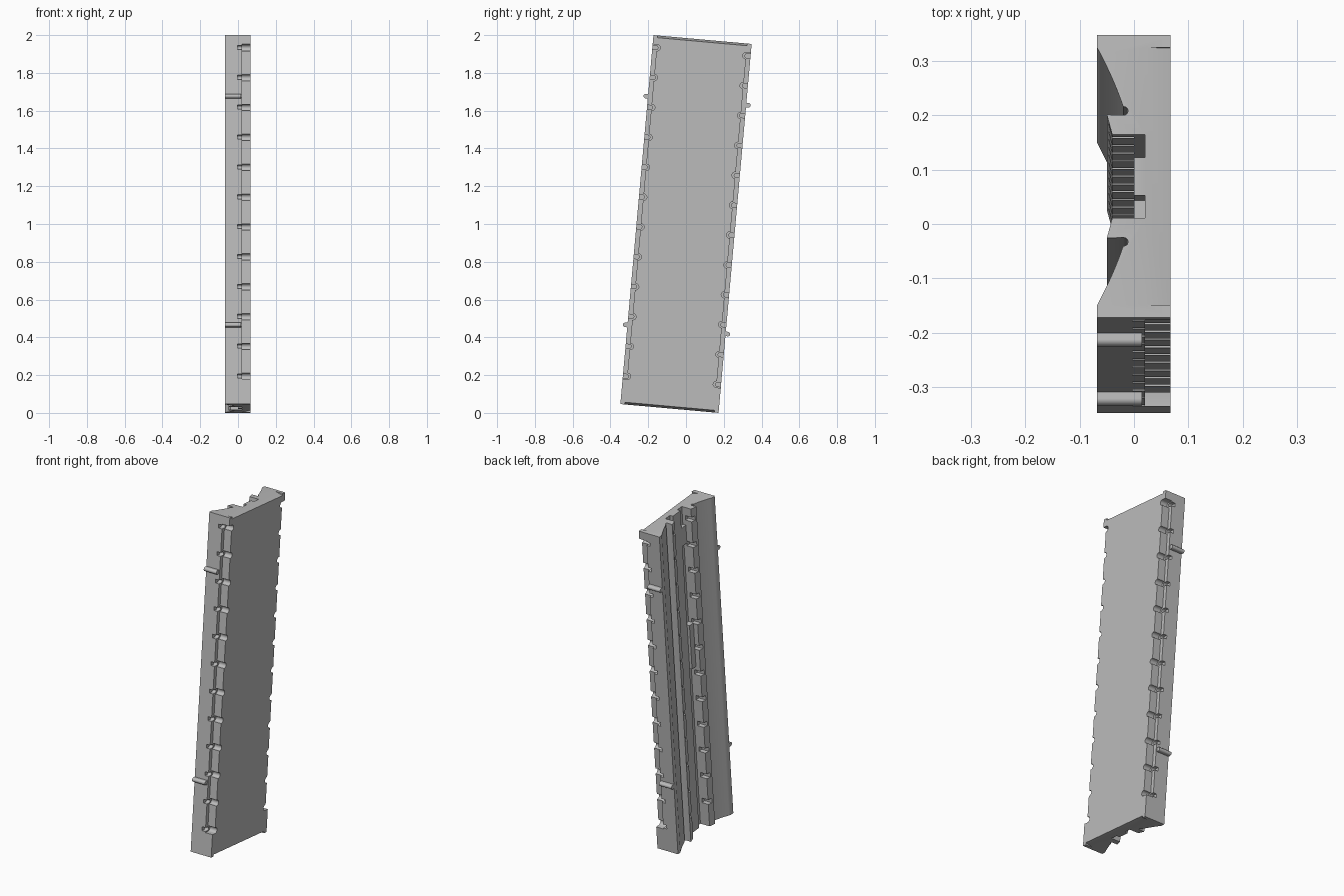
import bpy, bmesh, math
from mathutils import Vector, Matrix

if "Cube" in bpy.data.objects:
    bpy.data.objects.remove(bpy.data.objects["Cube"])

LENGTH, HALF_W = 1.961, 0.261
BACK, FACE, STEP = -0.068, 0.067, 0.02
TOP = LENGTH / 2
PITCH, COUNT = 0.1588, 12
NOTCHES = [TOP - 0.065 - PITCH * i for i in range(COUNT)]
LEAN = Matrix.Translation((0, 0, 1)) @ Matrix.Rotation(-math.radians(5.13), 4, 'X')

grey = bpy.data.materials.new("plain grey")
grey.use_nodes = True
COLOUR = (0.5, 0.5, 0.5, 1)
grey.diffuse_color = COLOUR
grey.node_tree.nodes["Principled BSDF"].inputs["Base Color"].default_value = COLOUR


def prism(bm, outline, axis, lo, hi):
    """Extrude a 2D outline along an axis; the outline uses the other two axes in order."""
    def place(p, t):
        c = list(p)
        c.insert("xyz".index(axis), t)
        return bm.verts.new(c)
    a = [place(p, lo) for p in outline]
    b = [place(p, hi) for p in outline]
    bm.faces.new(a)
    bm.faces.new(b[::-1])
    n = len(a)
    for i in range(n):
        bm.faces.new((a[i], b[i], b[(i + 1) % n], a[(i + 1) % n]))


def box(bm, x, y, z):
    prism(bm, [(x[0], y[0]), (x[1], y[0]), (x[1], y[1]), (x[0], y[1])], "z", z[0], z[1])


def make(name, bm):
    bmesh.ops.recalc_face_normals(bm, faces=bm.faces)
    mesh = bpy.data.meshes.new(name)
    bm.to_mesh(mesh)
    bm.free()
    mesh.materials.append(grey)
    ob = bpy.data.objects.new(name, mesh)
    bpy.context.collection.objects.link(ob)
    return ob


def select(ob):
    bpy.ops.object.select_all(action='DESELECT')
    ob.select_set(True)
    bpy.context.view_layer.objects.active = ob


def cut(ob, bm):
    cutter = make("cutter", bm)
    cutter.hide_render = True
    mod = ob.modifiers.new("cut", 'BOOLEAN')
    mod.operation, mod.solver, mod.object = 'DIFFERENCE', 'EXACT', cutter
    select(ob)
    bpy.ops.object.modifier_apply(modifier=mod.name)
    bpy.data.objects.remove(cutter)


def slot(depth, half, side, steps=8):
    """Round-ended slot outline in y and z, running in from one long edge."""
    tip = HALF_W - depth + half
    pts = [(HALF_W + 0.02, -half), (HALF_W + 0.02, half)]
    for i in range(steps + 1):
        a = math.pi / 2 + math.pi * i / steps
        pts.append((tip + half * math.cos(a), half * math.sin(a)))
    return [(side * y, z) for y, z in pts]


# Half of the cross-section: edge, sloped cove, round undercut, ridge, central channel
half = [(FACE, HALF_W), (BACK, HALF_W)]
start, bend, end = Vector((BACK, 0.238)), Vector((-0.037, 0.18)), Vector((-0.02, 0.129))
for i in range(11):
    t = i / 10
    half.append(tuple(start * (1 - t) ** 2 + bend * 2 * t * (1 - t) + end * t * t))
for i in range(7):
    a = math.radians(60 - 150 * i / 6)
    half.append((-0.019 + 0.008 * math.cos(a), 0.121 + 0.008 * math.sin(a)))
half += [(-0.05, 0.114), (-0.04, 0.077), (STEP, 0.077), (STEP, 0.035), (0, 0.035)]
section = half + [(x, -y) for x, y in reversed(half)]

bm = bmesh.new()
prism(bm, section, "z", -TOP, TOP)
plank = make("plank", bm)

# Rebates along both long edges of the flat face
bm = bmesh.new()
for s in (-1, 1):
    box(bm, (STEP, 0.1), sorted((s * 0.238, s * 0.3)), (NOTCHES[-1], NOTCHES[0]))
cut(plank, bm)

# Sloped ends of the flat face
bm = bmesh.new()
for s in (-1, 1):
    prism(bm, [(STEP, s * TOP), (0.08, s * (TOP - 0.015)), (0.08, s * (TOP + 0.02)),
               (STEP, s * (TOP + 0.02))], "y", -0.238, 0.238)
cut(plank, bm)

# Wide notches through the face, then narrower holes deeper in
for depth, size, low in ((0.042, 0.017, STEP), (0.03, 0.011, -0.003)):
    bm = bmesh.new()
    for s in (-1, 1):
        for z in NOTCHES:
            prism(bm, [(y, z + dz) for y, dz in slot(depth, size, s)], "x", low, 0.1)
    cut(plank, bm)

# Gaps that split the inner side of both ridges into blocks
bm = bmesh.new()
for s in (-1, 1):
    for z in NOTCHES:
        box(bm, (-0.08, 0.0), sorted((s * 0.06, s * 0.102)), (z - 0.014, z + 0.014))
cut(plank, bm)

# Round pegs on the long edges
bm = bmesh.new()
for s in (-1, 1):
    for z in (TOP - 0.325, -TOP + 0.42):
        ring = [(s * (HALF_W + 0.012) + 0.012 * math.cos(a), z + 0.012 * math.sin(a))
                for a in (math.tau * i / 16 for i in range(16))]
        prism(bm, ring, "x", BACK, 0.015)
        box(bm, (BACK, 0.015), sorted((s * (HALF_W - 0.01), s * (HALF_W + 0.012))),
            (z - 0.012, z + 0.012))
pegs = make("edge_pegs", bm)

# Small stops inside the channel
bm = bmesh.new()
box(bm, (0, 0.03), (-0.078, -0.034), (TOP - 0.22, TOP - 0.11))
box(bm, (-0.012, 0.03), (-0.078, -0.04), (0.0, 0.27))
stops = make("channel_stops", bm)

for ob in (plank, pegs, stops):
    ob.matrix_world = LEAN
    select(ob)
    bpy.ops.object.shade_smooth_by_angle(angle=math.radians(30))
